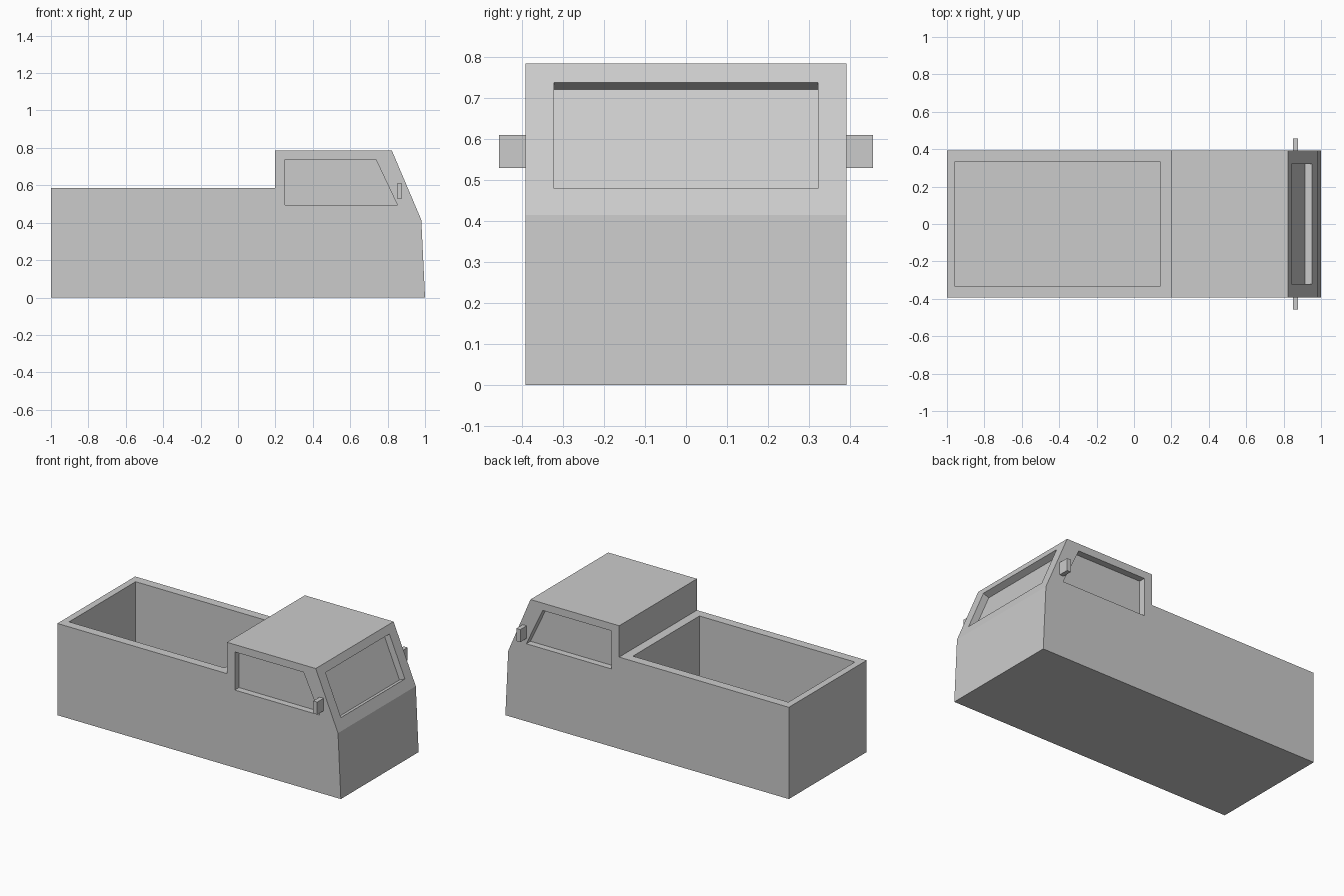
import bpy, bmesh
from mathutils import Vector

cube = bpy.data.objects.get("Cube")
if cube:
    bpy.data.objects.remove(cube, do_unlink=True)

GREY = (0.6, 0.6, 0.6, 1)
paint = bpy.data.materials.new("plain grey")
paint.use_nodes = True
paint.diffuse_color = GREY
paint.node_tree.nodes["Principled BSDF"].inputs["Base Color"].default_value = GREY

HALF = 0.392      # half width of the body
RECESS = 0.042    # depth of the window recesses


def prism(name, profile, y0, y1):
    """Extrude an (x, z) profile from y0 to y1."""
    bm = bmesh.new()
    face = bm.faces.new([bm.verts.new((x, y0, z)) for x, z in profile])
    ext = bmesh.ops.extrude_face_region(bm, geom=[face])
    verts = [v for v in ext["geom"] if isinstance(v, bmesh.types.BMVert)]
    bmesh.ops.translate(bm, verts=verts, vec=(0, y1 - y0, 0))
    bmesh.ops.recalc_face_normals(bm, faces=bm.faces)
    mesh = bpy.data.meshes.new(name)
    bm.to_mesh(mesh)
    bm.free()
    mesh.materials.append(paint)
    obj = bpy.data.objects.new(name, mesh)
    bpy.context.collection.objects.link(obj)
    return obj


def rect(x0, x1, z0, z1):
    return [(x0, z0), (x1, z0), (x1, z1), (x0, z1)]


def cut(target, cutter):
    """Subtract the cutter from the target for good."""
    cutter.hide_render = True
    mod = target.modifiers.new("cut", 'BOOLEAN')
    mod.operation = 'DIFFERENCE'
    mod.solver = 'EXACT'
    mod.object = cutter
    bpy.context.view_layer.objects.active = target
    bpy.ops.object.modifier_apply(modifier=mod.name)
    bpy.data.objects.remove(cutter, do_unlink=True)


# Body: bed, cab, sloped windscreen and nose in one side profile
roof_edge, nose_edge = Vector((0.823, 0.785)), Vector((0.98, 0.415))
body = prism("truck_body", [(-1, 0), (1, 0), nose_edge, roof_edge,
                            (0.197, 0.785), (0.197, 0.585), (-1, 0.585)], -HALF, HALF)

# Open load bed
cut(body, prism("bed_cutter", rect(-0.957, 0.14, 0.06, 0.7), -0.335, 0.335))

# Windscreen recess, square to the slope
slope = nose_edge - roof_edge
normal = Vector((-slope.y, slope.x)).normalized()
top, bottom = (roof_edge + slope * t for t in (0.127, 0.824))
cut(body, prism("windscreen_cutter",
                [top - normal * RECESS, bottom - normal * RECESS,
                 bottom + normal * 0.1, top + normal * 0.1], -0.322, 0.322))

# Side window recesses and mirrors
window = [(0.252, 0.495), (0.852, 0.495), (0.737, 0.738), (0.252, 0.738)]
for side, s in (("left", 1), ("right", -1)):
    cut(body, prism("window_cutter", window, s * (HALF - RECESS), s * 0.5))
for side, s in (("back", 1), ("front", -1)):
    prism(side + "_side_mirror", rect(0.85, 0.878, 0.53, 0.61), s * (HALF - 0.002), s * 0.456)
